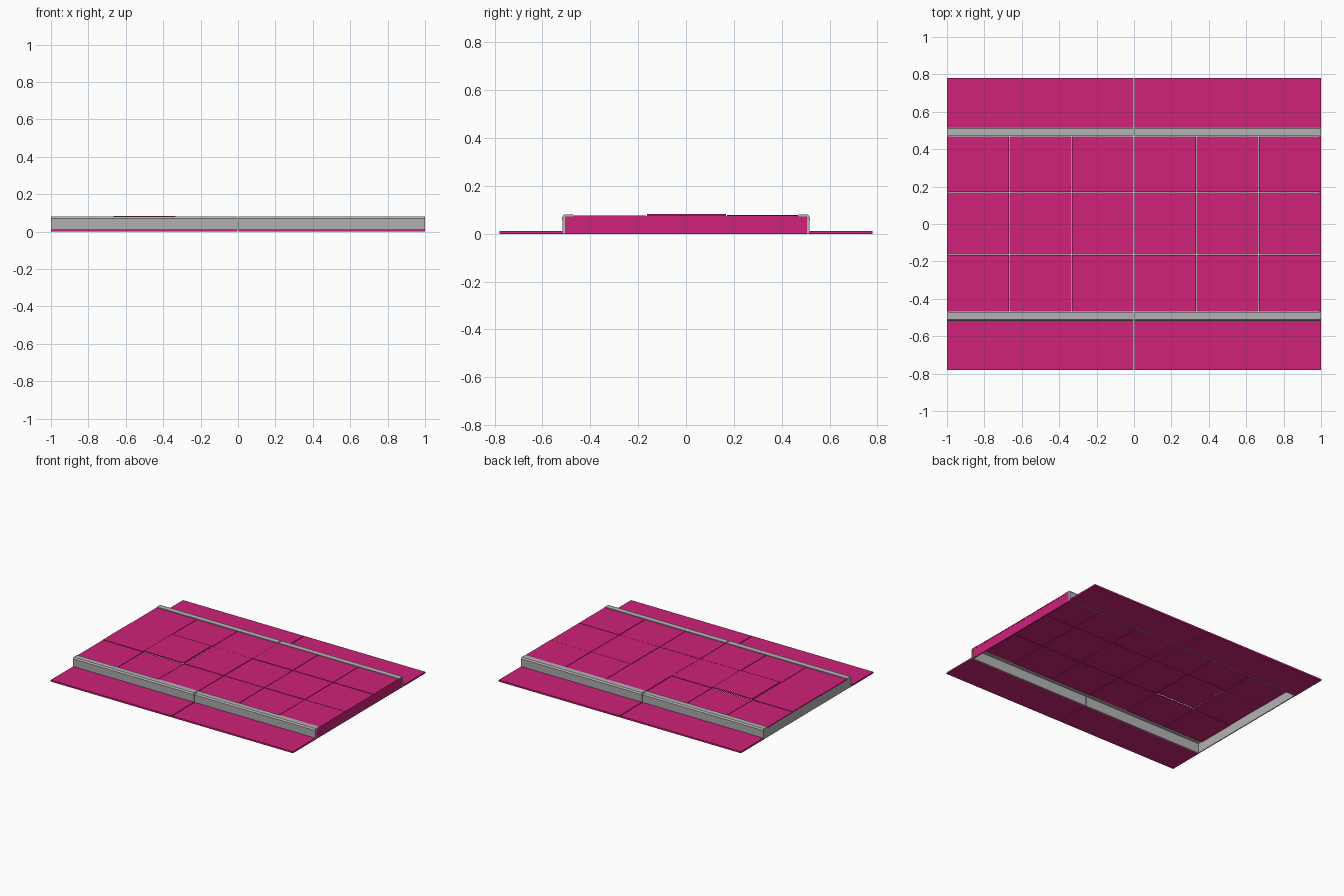
import bpy, bmesh, random

random.seed(4)
old = bpy.data.objects.get("Cube")
if old:
    bpy.data.objects.remove(old, do_unlink=True)


def make_material(name, color):
    mat = bpy.data.materials.new(name)
    mat.use_nodes = True
    mat.diffuse_color = color
    mat.node_tree.nodes["Principled BSDF"].inputs["Base Color"].default_value = color
    return mat


pink = make_material("magenta", (0.61, 0.016, 0.19, 1))
grey = make_material("kerb grey", (0.45, 0.45, 0.45, 1))


def extrude_profile(name, profile, x0, x1, mat):
    """Sweep a closed (y, z) outline along x."""
    bm = bmesh.new()
    face = bm.faces.new([bm.verts.new((x0, y, z)) for y, z in profile])
    swept = bmesh.ops.extrude_face_region(bm, geom=[face])["geom"]
    verts = [v for v in swept if isinstance(v, bmesh.types.BMVert)]
    bmesh.ops.translate(bm, verts=verts, vec=(x1 - x0, 0, 0))
    bmesh.ops.recalc_face_normals(bm, faces=bm.faces)
    mesh = bpy.data.meshes.new(name)
    bm.to_mesh(mesh)
    bm.free()
    mesh.materials.append(mat)
    obj = bpy.data.objects.new(name, mesh)
    bpy.context.collection.objects.link(obj)
    return obj


def box(name, x, y, z, mat):
    outline = [(y[0], z[0]), (y[1], z[0]), (y[1], z[1]), (y[0], z[1])]
    return extrude_profile(name, outline, x[0], x[1], mat)


TOP = 0.08      # kerb height
GAP = 0.003     # half of the joint between neighbouring pieces

# Thin L-shaped kerb section with a chamfered outer edge
kerb = [(0.505, 0.0), (0.515, 0.0), (0.518, 0.07), (0.51, TOP),
        (0.47, TOP), (0.47, 0.073), (0.505, 0.073)]

# Kerbs and low road strips: two lengths on each long side
for side, sign in (("front", -1), ("back", 1)):
    for half, x0, x1 in (("right", -1, -GAP), ("left", GAP, 1)):
        extrude_profile(f"{side}_{half}_kerb", [(sign * y, z) for y, z in kerb], x0, x1, grey)
        box(f"{side}_{half}_road_strip", (x0, x1),
            sorted((sign * 0.515, sign * 0.78)), (0, 0.012), pink)

# End walls closing the hollow base
box("left_end_wall", (0.992, 0.999), (-0.505, 0.505), (0, 0.073), pink)
box("right_end_wall", (-0.999, -0.992), (-0.505, 0.505), (0, 0.073), grey)

# Paving slabs, three rows of six, laid very slightly uneven
rows = [-0.47, -0.165, 0.17, 0.47]
for r in range(3):
    for c in range(6):
        x0, x1 = -1 + c / 3, -1 + (c + 1) / 3
        height = TOP - 0.003 + random.uniform(-0.002, 0.001)
        if (r, c) == (1, 1):
            height = TOP + 0.003
        inset = GAP * 0.6
        box(f"paving_slab_{r + 1}_{c + 1}",
            (x0 + (inset if c else 0), x1 - (inset if c < 5 else 0)),
            (rows[r] + inset, rows[r + 1] - inset),
            (height - 0.008, height), pink)
